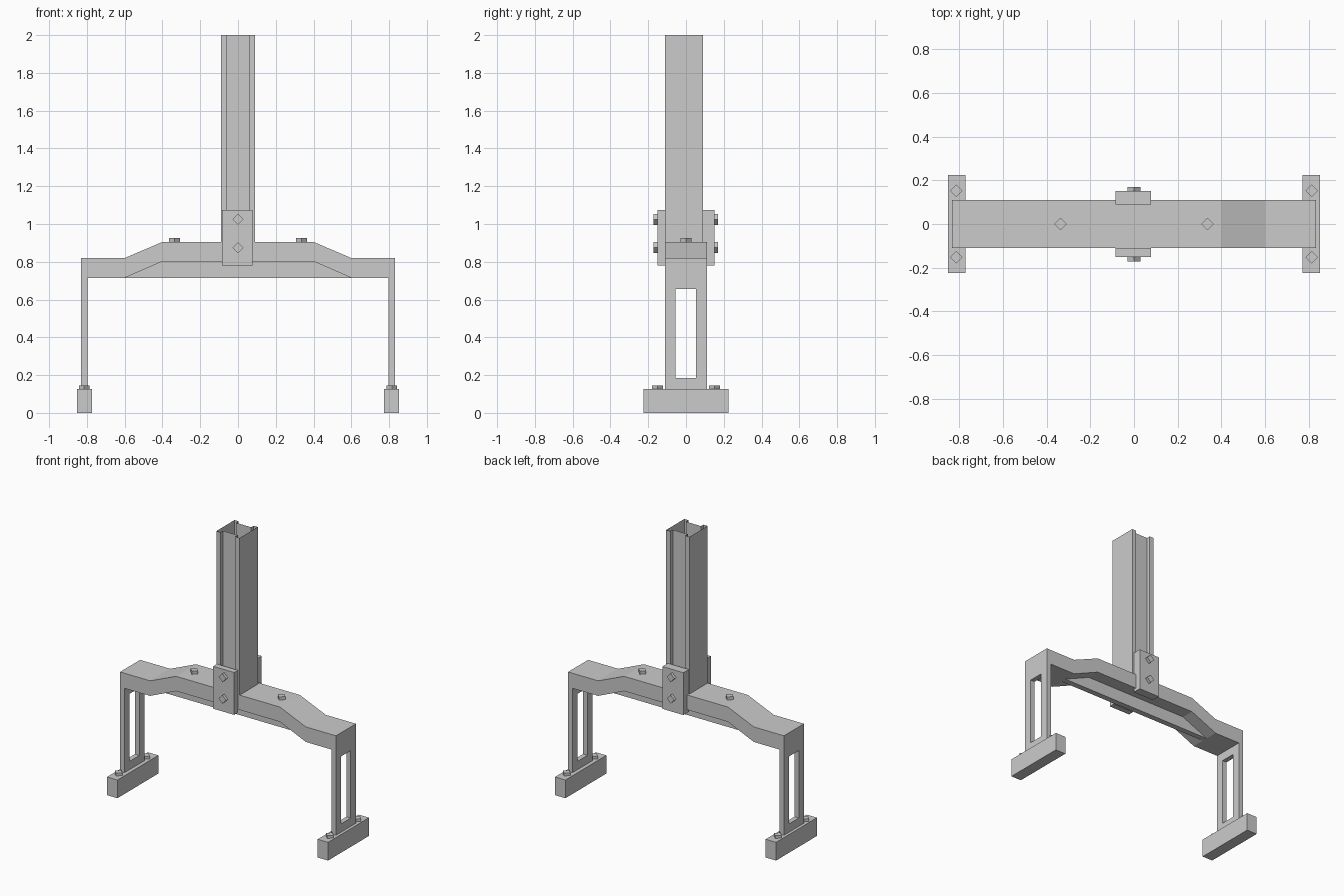
import bpy, bmesh, math
from mathutils import Matrix, Vector

if "Cube" in bpy.data.objects:
    bpy.data.objects.remove(bpy.data.objects["Cube"])


def finish(name, bm):
    bmesh.ops.recalc_face_normals(bm, faces=bm.faces)
    mesh = bpy.data.meshes.new(name)
    bm.to_mesh(mesh)
    bm.free()
    ob = bpy.data.objects.new(name, mesh)
    bpy.context.collection.objects.link(ob)
    return ob


def box(name, lo, hi):
    bm = bmesh.new()
    size = [b - a for a, b in zip(lo, hi)]
    mid = [(a + b) / 2 for a, b in zip(lo, hi)]
    bmesh.ops.create_cube(bm, size=1, matrix=Matrix.Translation(mid) @ Matrix.Diagonal((*size, 1)))
    return finish(name, bm)


def extrude(name, points, faces, offset):
    """Extrude flat faces, given as index lists, into a solid."""
    bm = bmesh.new()
    verts = [bm.verts.new(p) for p in points]
    flat = [bm.faces.new([verts[i] for i in f]) for f in faces]
    new = bmesh.ops.extrude_face_region(bm, geom=flat, use_keep_orig=True)["geom"]
    moved = [g for g in new if isinstance(g, bmesh.types.BMVert)]
    bmesh.ops.translate(bm, verts=moved, vec=Vector(offset))
    return finish(name, bm)


def profile_xz(name, pts, y0, y1):
    return extrude(name, [(x, y0, z) for x, z in pts], [range(len(pts))], (0, y1 - y0, 0))


def bolt(name, centre, height, axis='Z'):
    """Four-sided diamond bolt head."""
    bm = bmesh.new()
    rot = Matrix.Rotation(math.pi / 2, 4, 'X') if axis == 'Y' else Matrix()
    bmesh.ops.create_cone(bm, cap_ends=True, segments=4, radius1=0.029, radius2=0.029,
                          depth=height, matrix=Matrix.Translation(centre) @ rot)
    return finish(name, bm)


# Cranked crossbeam
half = [(0.4, 0.905), (0.6, 0.82), (0.832, 0.82), (0.832, 0.715), (0.6, 0.715), (0.4, 0.802)]
profile_xz("crossbeam", half + [(-x, z) for x, z in reversed(half)], -0.11, 0.11)

# Central rib filling the arch under the beam
profile_xz("beam_rib", [(-0.6, 0.715), (0.6, 0.715), (0.4, 0.802), (-0.4, 0.802)], -0.02, 0.02)

# Mast: open-topped tube with a shallow groove in front and back
section = [(-0.09, -0.11), (-0.058, -0.11), (-0.058, -0.083), (0.058, -0.083),
           (0.058, -0.11), (0.09, -0.11), (0.09, 0.09), (0.058, 0.09),
           (0.058, 0.063), (-0.058, 0.063), (-0.058, 0.09), (-0.09, 0.09)]
bm = bmesh.new()
low = [bm.verts.new((x, y, 0.9)) for x, y in section]
high = [bm.verts.new((x, y, 2.0)) for x, y in section]
for i in range(len(section)):
    j = (i + 1) % len(section)
    bm.faces.new((low[i], low[j], high[j], high[i]))
finish("mast", bm)

# Clamp plates and their bolts
box("front_clamp", (-0.085, -0.152, 0.78), (0.077, -0.11, 1.075))
box("back_clamp", (-0.085, 0.09, 0.78), (0.077, 0.15, 1.075))
for z in (0.875, 1.025):
    bolt("front_clamp_bolt", (0, -0.157, z), 0.03, 'Y')
    bolt("back_clamp_bolt", (0, 0.155, z), 0.03, 'Y')

for side, s in (("left", -1), ("right", 1)):
    # Window-frame leg
    outer = [(-0.11, 0.125), (0.11, 0.125), (0.11, 0.715), (-0.11, 0.715)]
    inner = [(-0.055, 0.185), (0.053, 0.185), (0.053, 0.655), (-0.055, 0.655)]
    ring = [(i, (i + 1) % 4, 4 + (i + 1) % 4, 4 + i) for i in range(4)]
    extrude(side + "_leg", [(s * 0.832, y, z) for y, z in outer + inner], ring, (-s * 0.034, 0, 0))
    # Foot block with bolts, and beam-top bolt
    x0, x1 = sorted((s * 0.772, s * 0.852))
    box(side + "_foot", (x0, -0.225, 0), (x1, 0.225, 0.127))
    for y in (-0.152, 0.152):
        bolt(side + "_foot_bolt", (s * 0.814, y, 0.132), 0.028)
    bolt(side + "_beam_bolt", (s * 0.336, 0, 0.912), 0.03)
